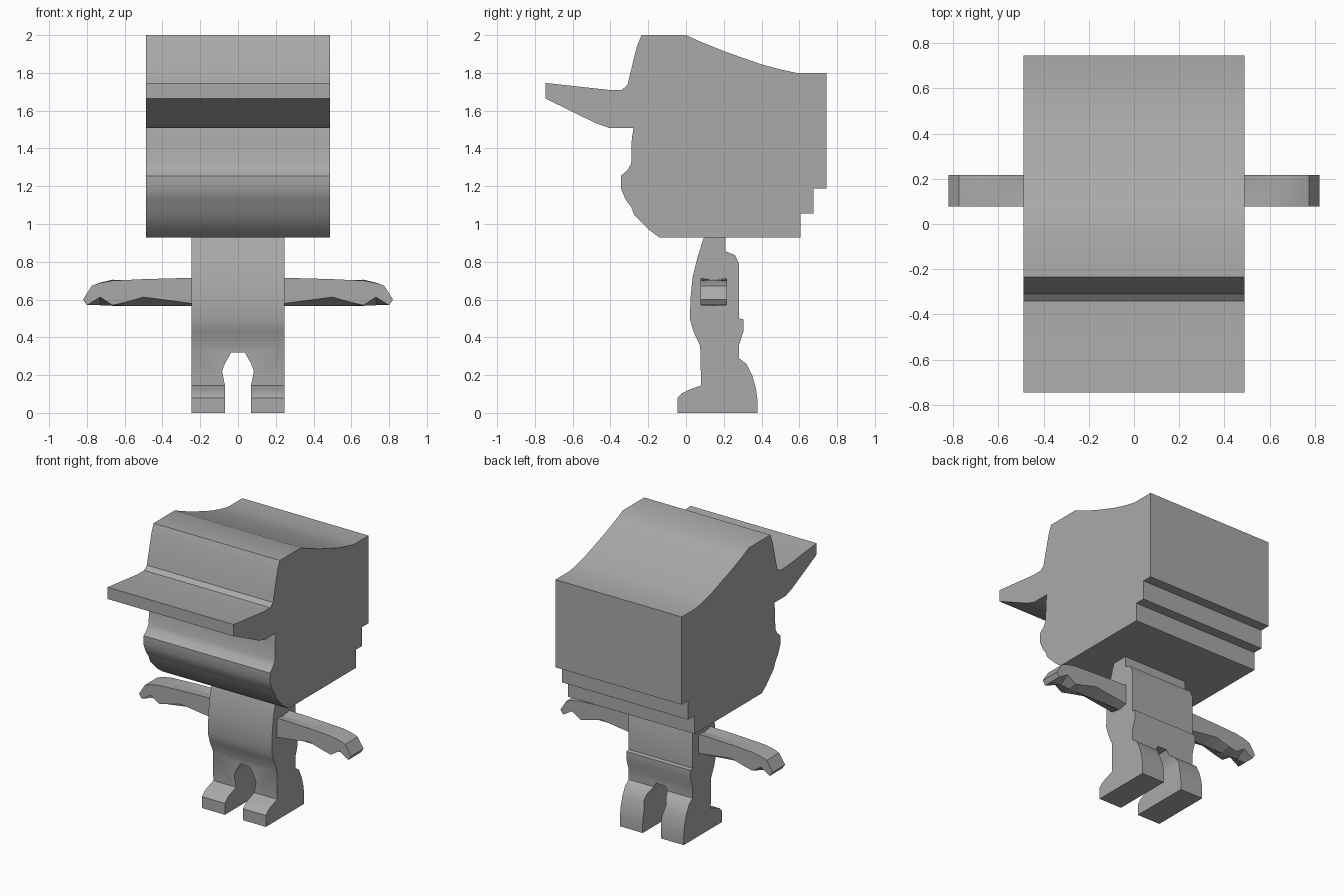
import bpy, bmesh, math

if "Cube" in bpy.data.objects:
    bpy.data.objects.remove(bpy.data.objects["Cube"])

grey = bpy.data.materials.new("plain_grey")
grey.diffuse_color = (0.4, 0.4, 0.4, 1)
grey.use_nodes = True
grey.node_tree.nodes["Principled BSDF"].inputs["Base Color"].default_value = grey.diffuse_color


def make_object(name, verts, faces):
    mesh = bpy.data.meshes.new(name)
    mesh.from_pydata(verts, [], faces)
    bm = bmesh.new()
    bm.from_mesh(mesh)
    bmesh.ops.recalc_face_normals(bm, faces=bm.faces)
    bm.to_mesh(mesh)
    bm.free()
    mesh.materials.append(grey)
    obj = bpy.data.objects.new(name, mesh)
    bpy.context.collection.objects.link(obj)
    return obj


def loft(name, rings):
    """Join equal-length rings of points into a capped solid."""
    n = len(rings[0])
    verts = [p for ring in rings for p in ring]
    faces = [list(range(n)), list(range(len(verts) - n, len(verts)))]
    for r in range(len(rings) - 1):
        for i in range(n):
            j = (i + 1) % n
            faces.append([r * n + i, r * n + j, (r + 1) * n + j, (r + 1) * n + i])
    return make_object(name, verts, faces)


def smooth(obj, angle):
    bpy.ops.object.select_all(action='DESELECT')
    obj.select_set(True)
    bpy.context.view_layer.objects.active = obj
    bpy.ops.object.shade_smooth_by_angle(angle=math.radians(angle))


def extrude_x(name, profile, half):
    return loft(name, [[(x, y, z) for y, z in profile] for x in (-half, half)])


# Head with cap brim, side profile (y, z)
head_profile = [
    (-.235, 2), (0, 2), (.07, 1.968), (.2, 1.915), (.4, 1.845), (.5, 1.818),
    (.585, 1.80), (.745, 1.80), (.745, 1.187), (.675, 1.187), (.675, 1.055),
    (.605, 1.055), (.605, .928), (-.14, .928), (-.19, .965), (-.275, 1.05),
    (-.29, 1.09), (-.32, 1.13), (-.345, 1.19), (-.345, 1.255), (-.31, 1.285),
    (-.29, 1.32), (-.287, 1.45), (-.278, 1.508), (-.405, 1.508), (-.48, 1.535),
    (-.745, 1.665), (-.745, 1.747), (-.41, 1.71), (-.34, 1.71), (-.31, 1.735),
    (-.297, 1.79), (-.26, 1.94)]
smooth(extrude_x("head", head_profile, .488), 35)

# Torso, legs and shoes, side profile (y, z)
body_profile = [
    (.095, .93), (.21, .93), (.21, .855), (.26, .835), (.28, .79), (.28, .5),
    (.305, .495), (.305, .435), (.28, .36), (.28, .29), (.32, .26), (.35, .2),
    (.37, .13), (.378, .07), (.378, 0), (-.045, 0), (-.045, .08), (-.02, .105),
    (.01, .12), (.08, .145), (.075, .355), (.04, .43), (.02, .5), (.025, .62),
    (.035, .72), (.06, .82)]
body = extrude_x("body_and_legs", body_profile, .247)

# Gap between the legs
half_gap = [(.07, -.1), (.07, .15), (.084, .22), (.07, .26), (.036, .32)]
gap = half_gap + [(-x, z) for x, z in reversed(half_gap)]
cutter = loft("leg_gap_cutter", [[(x, y, z) for x, z in gap] for y in (-.3, .6)])
cutter.hide_render = True
cutter.hide_set(True)
cut = body.modifiers.new("leg_gap", 'BOOLEAN')
cut.object = cutter
cut.operation = 'DIFFERENCE'
cut.solver = 'EXACT'
bpy.context.view_layer.objects.active = body
body.select_set(True)
bpy.ops.object.modifier_apply(modifier=cut.name)
smooth(body, 35)

# Arms: cross columns along x, scalloped below, with a flat middle strip
arm_x = [.22, .25, .5, .6, .665, .73, .775, .82]
top_edge = [.715, .715, .708, .703, .70, .688, .672, .60]
top_mid = [.703, .703, .70, .703, .705, .69, .672, .60]
low_x = [.22, .25, .5, .6, .665, .73, .80]
low_edge = [.578, .58, .613, .585, .57, .613, .57]
low_mid = [.567, .567, .567, .567, .567, .57, .57]


def arm_ring(side, y, top, low):
    upper = [(side * x, y, z) for x, z in zip(arm_x, top)]
    lower = [(side * x, y, z) for x, z in zip(low_x, low)]
    return upper + lower[::-1]


for side, label in ((-1, "left"), (1, "right")):
    arm = loft("arm_" + label, [
        arm_ring(side, .077, top_edge, low_edge),
        arm_ring(side, .147, top_mid, low_mid),
        arm_ring(side, .216, top_edge, low_edge)])
    smooth(arm, 12)
